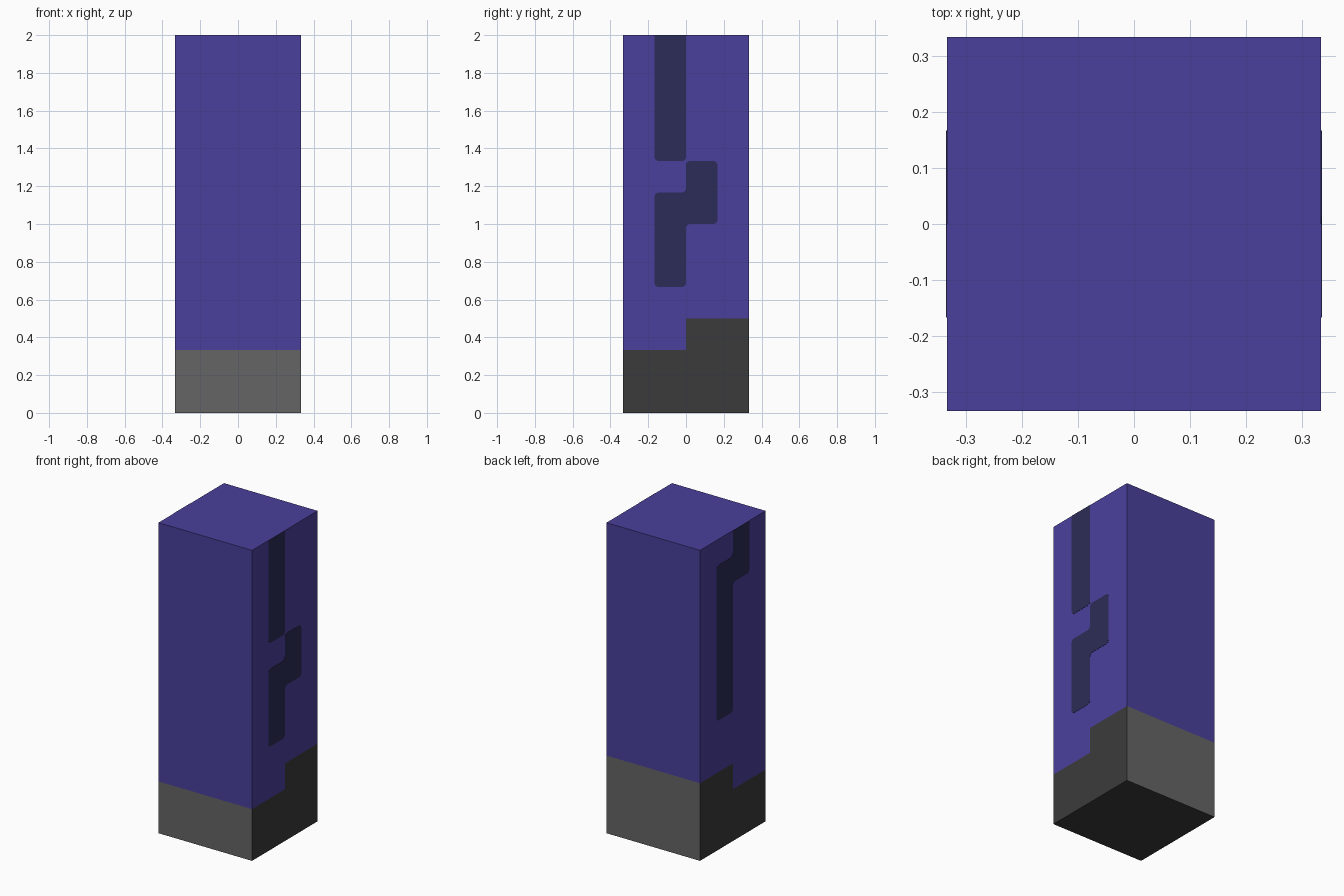
import bpy, bmesh, math

if "Cube" in bpy.data.objects:
    bpy.data.objects.remove(bpy.data.objects["Cube"])

H = 1 / 3       # half width of the square column
U = 1 / 6       # grid step of the painted pattern


def srgb(hexa):
    out = []
    for i in (0, 2, 4):
        c = int(hexa[i:i + 2], 16) / 255
        out.append(c / 12.92 if c <= 0.04045 else ((c + 0.055) / 1.055) ** 2.4)
    return (*out, 1)


def material(name, hexa):
    m = bpy.data.materials.new(name)
    m.diffuse_color = srgb(hexa)
    m.use_nodes = True
    m.node_tree.nodes["Principled BSDF"].inputs["Base Color"].default_value = m.diffuse_color
    return m


purple = material("purple", "4a409c")
navy = material("dark navy", "2c2c58")
grey = material("mid grey", "656565")
dark = material("dark grey", "3b3b3b")


def rounded(points, r=0.022, seg=4):
    """Round the marked corners of a (y, z, is_round) outline."""
    out = []
    n = len(points)
    for i, (y, z, rnd) in enumerate(points):
        if not rnd:
            out.append((y, z))
            continue
        ends = []
        for q in (points[i - 1], points[(i + 1) % n]):
            d = math.hypot(q[0] - y, q[1] - z)
            ends.append((y + (q[0] - y) * r / d, z + (q[1] - z) * r / d))
        (ay, az), (by, bz) = ends
        cy, cz = ay + by - y, az + bz - z
        for k in range(seg + 1):
            t = k / seg * math.pi / 2
            c, s = math.cos(t), math.sin(t)
            out.append((cy + (ay - cy) * c + (by - cy) * s,
                        cz + (az - cz) * c + (bz - cz) * s))
    return out


def prism(name, outline, x0, x1, mats, keep=lambda a, b: True, rule=lambda n: 0):
    """Extrude a (y, z) outline along x; keep() drops hidden walls."""
    bm = bmesh.new()
    rings = [[bm.verts.new((x, y, z)) for y, z in outline] for x in (x0, x1)]
    bm.faces.new(rings[0][::-1])
    bm.faces.new(rings[1])
    n = len(outline)
    for i in range(n):
        j = (i + 1) % n
        if keep(outline[i], outline[j]):
            bm.faces.new((rings[0][i], rings[0][j], rings[1][j], rings[1][i]))
    bm.normal_update()
    for f in bm.faces:
        f.material_index = rule(f.normal)
    me = bpy.data.meshes.new(name)
    bm.to_mesh(me)
    bm.free()
    for m in mats:
        me.materials.append(m)
    ob = bpy.data.objects.new(name, me)
    bpy.context.collection.objects.link(ob)
    return ob


# Stepped seam between base and column: low at the front, high at the back
seam = [(H, 0.5), (0, 0.5), (0, 2 * U), (-H, 2 * U)]


def not_seam(a, b):
    return not (a in seam and b in seam)


# Base: mid grey front and back, dark grey sides and underside
prism("base", [(-H, 0), (H, 0)] + seam, -H, H, [grey, dark], not_seam,
      lambda n: 0 if abs(n.y) > 0.5 else 1)

# Column above the base
prism("column", seam[::-1] + [(H, 2), (-H, 2)], -H, H, [purple], not_seam)

# Right side inlays: outlines run anticlockwise in (y, z)
right_upper = [(-U, 8 * U, 1), (0, 8 * U, 1), (0, 2, 0), (-U, 2, 0)]
right_lower = [(-U, 4 * U, 1), (0, 4 * U, 1), (0, 6 * U, 1), (U, 6 * U, 1),
               (U, 8 * U, 1), (0, 8 * U, 1), (0, 7 * U, 1), (-U, 7 * U, 1)]
T = 0.0015
for name, pts in (("right_upper_inlay", right_upper), ("right_lower_inlay", right_lower)):
    prism(name, rounded(pts), H, H + T, [navy])

# Left side inlay
left = [(0, 5 * U, 1), (U, 5 * U, 1), (U, 11 * U, 1), (0, 11 * U, 1),
        (0, 2, 0), (-U, 2, 0), (-U, 10 * U, 1), (0, 10 * U, 1)]
prism("left_inlay", rounded(left), -H - T, -H, [navy])
